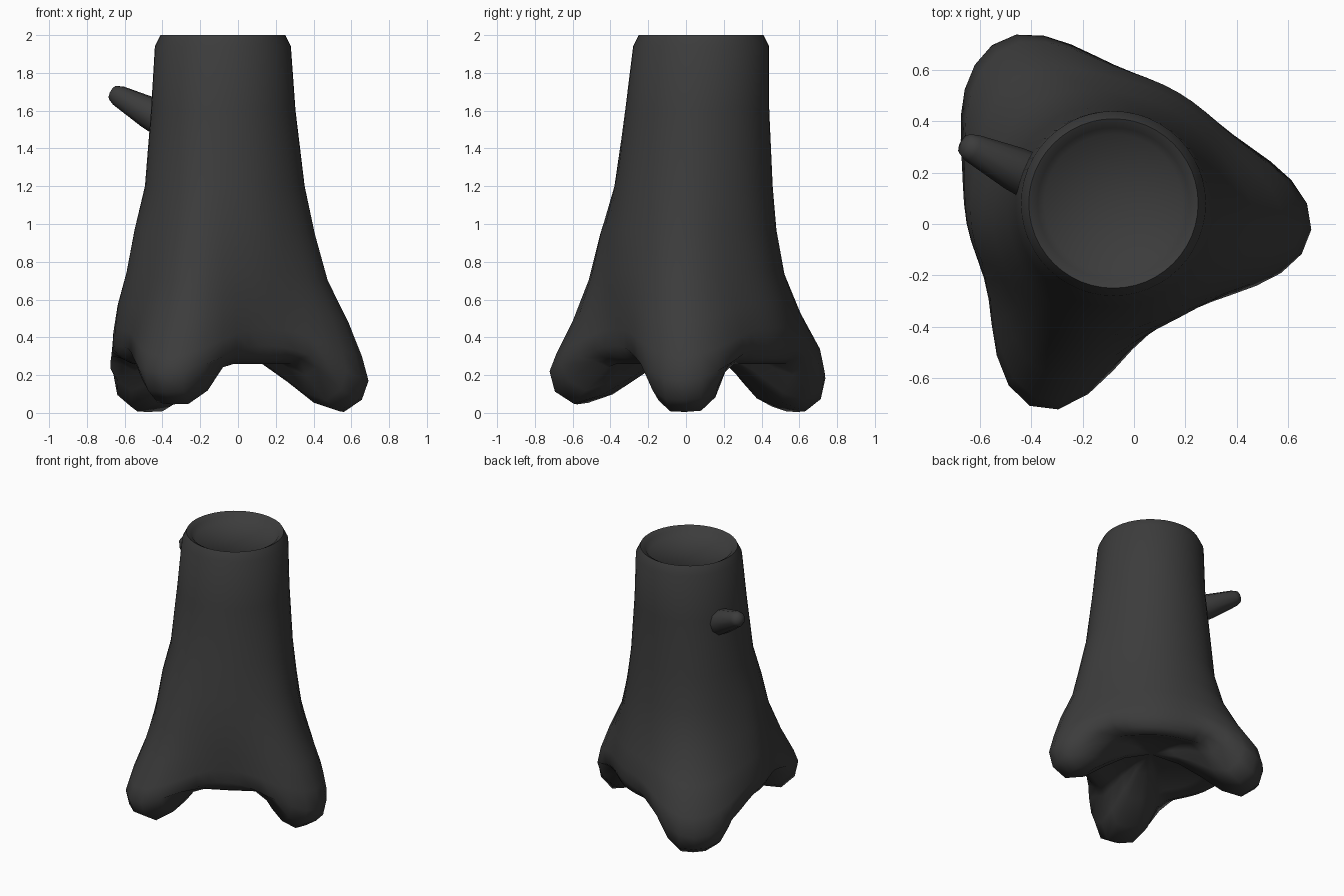
import bpy, bmesh
from math import sin, cos, pi, radians, exp
from mathutils import Vector

if "Cube" in bpy.data.objects:
    bpy.data.objects.remove(bpy.data.objects["Cube"])

bark = bpy.data.materials.new("dark_bark")
bark.diffuse_color = (0.045, 0.045, 0.045, 1)
bark.use_nodes = True
bark.node_tree.nodes["Principled BSDF"].inputs["Base Color"].default_value = bark.diffuse_color


def skin(name, rings, start, end, angle):
    """Loft rings of points into a closed smooth object."""
    bm = bmesh.new()
    loops = [[bm.verts.new(p) for p in ring] for ring in rings]
    n = len(loops[0])
    for a, b in zip(loops, loops[1:]):
        for i in range(n):
            j = (i + 1) % n
            bm.faces.new((a[i], a[j], b[j], b[i]))
    for loop, tip in ((loops[0], start), (loops[-1], end)):
        v = bm.verts.new(tip)
        for i in range(n):
            bm.faces.new((loop[i], loop[(i + 1) % n], v))
    bmesh.ops.recalc_face_normals(bm, faces=bm.faces)
    me = bpy.data.meshes.new(name)
    bm.to_mesh(me)
    bm.free()
    me.materials.append(bark)
    ob = bpy.data.objects.new(name, me)
    bpy.context.collection.objects.link(ob)
    bpy.ops.object.select_all(action='DESELECT')
    ob.select_set(True)
    bpy.context.view_layer.objects.active = ob
    bpy.ops.object.shade_smooth_by_angle(angle=radians(angle))
    return ob


# Trunk: one profile along a root, one along the gap between roots
CX, CY, SEG = -0.08, 0.08, 48
root = [(.27, 1.945), (.295, 1.98), (.33, 2.0), (.36, 1.94), (.385, 1.6), (.435, 1.2),
        (.49, .95), (.56, .7), (.67, .48), (.735, .3), (.77, .17), (.735, .07),
        (.64, .005), (.5, .05), (.36, .16), (.2, .27)]
gap = [(.27, 1.945), (.295, 1.98), (.33, 2.0), (.36, 1.94), (.38, 1.6), (.41, 1.2),
       (.44, .97), (.465, .75), (.49, .58), (.50, .45), (.50, .36), (.475, .29),
       (.42, .26), (.35, .29), (.27, .32), (.15, .34)]
# Sideways drift of the trunk in y at each level
drift = [0, 0, 0, 0, -.02, -.035, -.045, -.04, -.02] + [0] * 7
# Left side flare at each level
flare = [0] * 6 + [.07, .10] + [.13] * 6 + [0, 0]
# Each root: direction, spread clockwise / anticlockwise, reach, mid-height fullness, lift
feet = [(127, 19, 25, 1.01, .95, 0), (-8, 19, 19, 1.01, 1.0, 0), (-111, 19, 16, 1.11, 1.04, .04)]


def trunk_point(k, i):
    a = 360 * i / SEG
    (r0, z0), (r1, z1) = gap[k], root[k]
    d = (a - 190 + 180) % 360 - 180
    r0 *= 1 + flare[k] * exp(-(d / 32) ** 2)
    r, z = r0, z0
    for ang, cw, ccw, reach, mid, lift in feet:
        d = (a - ang + 180) % 360 - 180
        spread = cw if d < 0 else ccw
        w = exp(-.5 * (d / spread) ** 2)
        wn = exp(-(d / spread / 1.05) ** 4)      # blunt rounded feet near the ground
        s = reach if 9 <= k <= 13 else mid if 6 <= k <= 8 else 1
        r += (r1 * s - r0) * ((w + wn) / 2 if k >= 11 else w)
        z += (z1 + (lift if k >= 10 else 0) - z0) * (wn if k >= 11 else w)
    t = radians(a)
    return (CX + r * cos(t), CY + drift[k] + r * sin(t), z)


skin("stump_trunk", [[trunk_point(k, i) for i in range(SEG)] for k in range(len(root))],
     (CX, CY, 1.94), (CX, CY, .35), 80)

# Broken branch stub
p0, p1 = Vector((-.36, .165, 1.53)), Vector((-.67, .315, 1.70))
axis = p1 - p0
q = axis.to_track_quat('Z', 'Y')
rings = []
for t, r in ((0, .095), (.35, .086), (.88, .056), (.97, .042)):
    rings.append([p0 + axis * t + q @ Vector((r * cos(2 * pi * i / 10), r * sin(2 * pi * i / 10), 0))
                  for i in range(10)])
skin("branch_stub", rings, p0, p1, 60)
